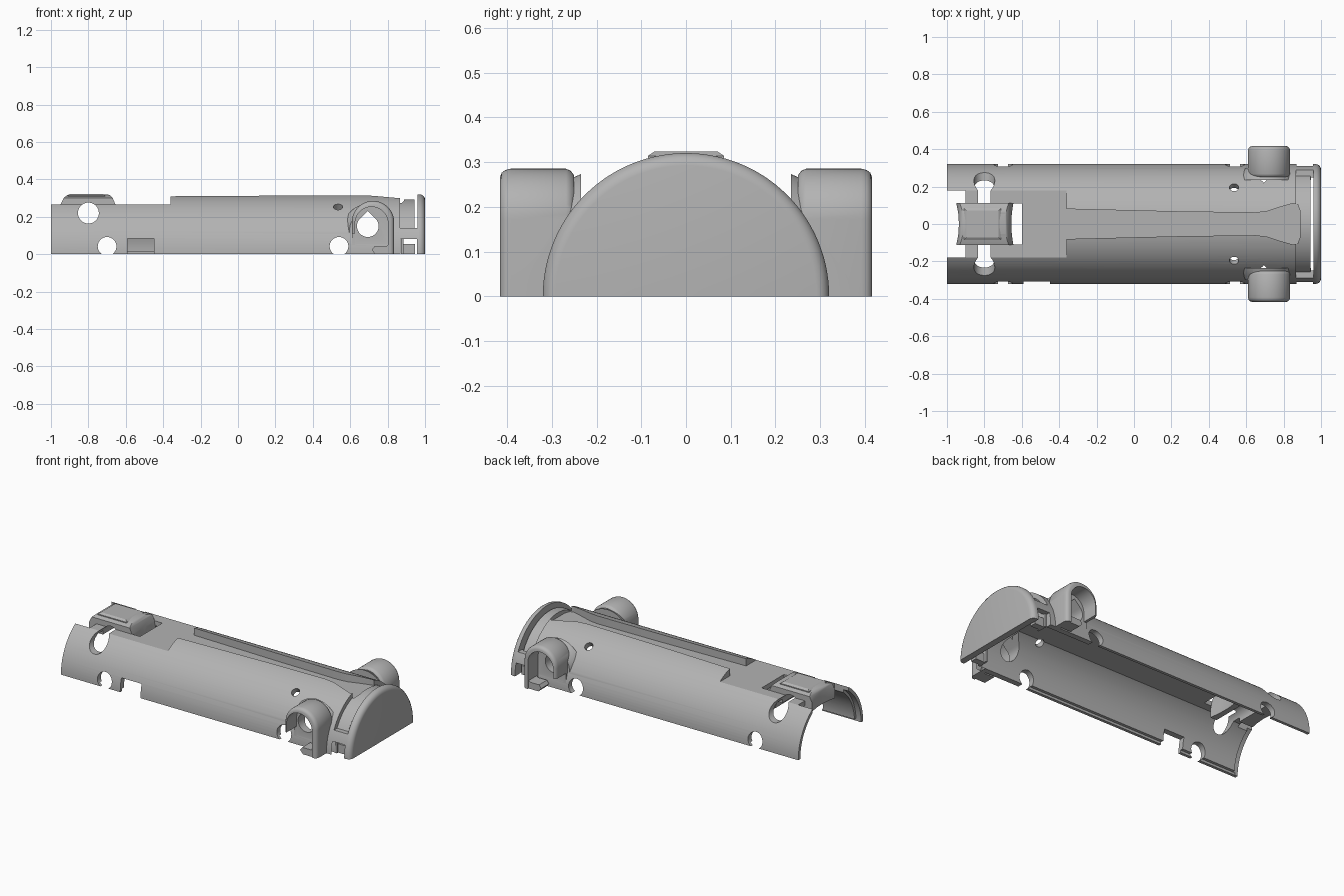
import bpy, bmesh
from math import pi, sin, cos, asin

default = bpy.data.objects.get("Cube")
if default:
    bpy.data.objects.remove(default, do_unlink=True)

grey = bpy.data.materials.new("plain grey")
grey.use_nodes = True
COLOUR = (0.45, 0.45, 0.45, 1)
grey.diffuse_color = COLOUR
grey.node_tree.nodes["Principled BSDF"].inputs["Base Color"].default_value = COLOUR

R = 0.32        # outer radius of the shell
INNER = 0.285   # inner radius of the shell
FLOOR = 0.265   # level of the pocket and groove floor


def loft(name, rings):
    """Closed solid through matching rings of 3D points."""
    bm = bmesh.new()
    loops = [[bm.verts.new(p) for p in ring] for ring in rings]
    n = len(loops[0])
    for a, b in zip(loops, loops[1:]):
        for i in range(n):
            j = (i + 1) % n
            bm.faces.new((a[i], a[j], b[j], b[i]))
    bm.faces.new(loops[0])
    bm.faces.new(loops[-1])
    bmesh.ops.recalc_face_normals(bm, faces=bm.faces)
    mesh = bpy.data.meshes.new(name)
    bm.to_mesh(mesh)
    bm.free()
    mesh.materials.append(grey)
    obj = bpy.data.objects.new(name, mesh)
    bpy.context.collection.objects.link(obj)
    return obj


def place(pts, axis, d):
    if axis == "x":
        return [(d, u, v) for u, v in pts]
    if axis == "y":
        return [(u, d, v) for u, v in pts]
    return [(u, v, d) for u, v in pts]


def prism(name, pts, axis, a, b):
    return loft(name, [place(pts, axis, a), place(pts, axis, b)])


def box(name, x0, x1, y0, y1, z0, z1):
    return prism(name, [(x0, y0), (x1, y0), (x1, y1), (x0, y1)], "z", z0, z1)


def arc(r, a=0.0, b=pi, cx=0.0, cz=0.0, n=56):
    return [(cx + r * cos(a + (b - a) * i / n), cz + r * sin(a + (b - a) * i / n))
            for i in range(n + 1)]


def circle(r, cx, cz):
    return arc(r, 0, 2 * pi, cx, cz, 40)[:-1]


def arch(r, cx, cz, bottom=0.0):
    """Round-topped outline with straight legs."""
    return [(cx + r, bottom)] + arc(r, 0, pi, cx, cz, 32) + [(cx - r, bottom)]


def boolean(obj, tool, operation="DIFFERENCE", keep=False):
    mod = obj.modifiers.new("cut", "BOOLEAN")
    mod.operation = operation
    mod.solver = "EXACT"
    mod.object = tool
    tool.hide_render = True
    bpy.context.view_layer.objects.active = obj
    bpy.ops.object.modifier_apply(modifier=mod.name)
    if not keep:
        bpy.data.objects.remove(tool, do_unlink=True)


def smooth(obj):
    bpy.ops.object.select_all(action="DESELECT")
    obj.select_set(True)
    bpy.context.view_layer.objects.active = obj
    bpy.ops.object.shade_smooth_by_angle(angle=0.55)


# Half-round body
shell = prism("shell", arc(R), "x", -1.0, 0.967)

# Side hoods with a rounded rim and a flared foot
for s in (-1, 1):
    steps = [(0.25, 0.098), (0.257, 0.108), (0.268, 0.113), (0.392, 0.113),
             (0.404, 0.110), (0.412, 0.104), (0.416, 0.094)]
    hood = loft("hood", [place(arch(r, 0.722, 0.172), "y", s * y) for y, r in steps])
    feet = [(0.235, 0.148), (0.262, 0.136), (0.28, 0.123), (0.30, 0.112)]
    foot = loft("foot", [place(arch(r, 0.708, 0.125), "y", s * y) for y, r in feet])
    boolean(hood, foot, "UNION")
    # open front of the hood and its cut-away leg
    boolean(hood, prism("recess", arch(0.088, 0.714, 0.165, -0.1), "y", s * 0.315, s * 0.5))
    boolean(hood, box("leg_cut", 0.5, 0.70, *sorted((s * 0.316, s * 0.5)), -0.1, 0.11))
    boolean(shell, hood, "UNION")

# Inner cavity with a flat ceiling below the groove
CEILING = 0.235
t = asin(CEILING / INNER)
cavity = ([(INNER, -0.1)] + arc(INNER, 0, t, n=24)
          + arc(INNER, pi - t, pi, n=24) + [(-INNER, -0.1)])
boolean(shell, prism("cavity", cavity, "x", -1.2, 0.962))
# stepped lips along the bottom edges and the open end
boolean(shell, box("lip_cut", -0.98, 0.55, -0.302, 0.302, -0.1, 0.015))
boolean(shell, prism("end_cut", [(0.3, -0.1)] + arc(0.3) + [(-0.3, -0.1)], "x", -1.2, -0.965))

# Flat pocket, open end slot and opening for the button
boolean(shell, box("pocket", -1.2, -0.36, -0.4, 0.4, FLOOR, 0.5))
boolean(shell, box("end_slot", -1.2, -0.9, -0.178, 0.178, 0.1, 0.5))
boolean(shell, box("button_opening", -1.2, -0.6, -0.11, 0.11, 0.1, 0.5))

# Long tapering groove that flares at the far end
half = [(-0.4, 0.08), (-0.36, 0.08), (0.25, 0.065), (0.65, 0.06), (0.71, 0.067),
        (0.78, 0.09), (0.85, 0.11), (0.875, 0.105), (0.888, 0.07)]
groove = half + [(x, -y) for x, y in reversed(half)]
boolean(shell, prism("groove", groove, "z", FLOOR, 0.5))

# Recessed band and see-through gap in front of the end cap
band = arc(0.4) + arc(0.293, pi, 0)
bandcut = prism("band_cut", band, "x", 0.865, 0.961)
boolean(bandcut, box("band_limit", 0.8, 1, -0.5, 0.5, 0.14, 0.5), "INTERSECT")
boolean(shell, bandcut)
boolean(shell, box("gap", 0.943, 0.961, -0.4, 0.4, 0.14, 0.5))

# Round holes through both sides
for x, z, r in ((-0.7, 0.042, 0.05), (0.54, 0.042, 0.05), (-0.8, 0.22, 0.056)):
    boolean(shell, prism("side_bore", circle(r, x, z), "y", -0.5, 0.5))

for s in (-1, 1):
    # slanted screw hole
    ring = [(x, y * 0.79, -y * 0.61) for x, y in circle(0.025, 0.535, 0)]
    d = (0.61, 0.79)
    boolean(shell, loft("screw_bore", [
        [(x, s * (y + d[0] * k), z + d[1] * k) for x, y, z in ring] for k in (0.22, 0.45)]))
    # teardrop hole through the hood
    drop = arc(0.058, pi * 0.75, pi * 2.25, 0.694, 0.15, 32) + [(0.694, 0.232)]
    boolean(shell, prism("teardrop", drop, "y", s * 0.12, s * 0.5))
    # notch beside the end cap
    boolean(shell, box("cap_notch", 0.87, 0.958, *sorted((s * 0.2, s * 0.4)), -0.1, 0.08))

# Rectangular notch on the front side only
boolean(shell, box("front_notch", -0.59, -0.45, -0.4, -0.2, -0.1, 0.085))
smooth(shell)

# End cap with a rounded rim
rim = [(0.96, R), (0.975, R), (0.984, 0.317), (0.992, 0.311), (0.998, 0.302), (1.0, 0.292)]
smooth(loft("end_cap", [place(arc(r), "x", x) for x, r in rim]))

# Small details repeated on both sides
for s, side in ((1, "back"), (-1, "front")):
    hook = [(0.715, 0.022), (0.735, 0.0), (0.82, 0.0), (0.82, 0.06), (0.79, 0.042), (0.73, 0.042)]
    prism(side + "_hood_hook", hook, "y", s * 0.33, s * 0.408)
    box(side + "_latch_tab", 0.88, 0.945, *sorted((s * 0.235, s * 0.275)), 0.0, 0.055)
    box(side + "_latch_wall", 0.872, 0.885, *sorted((s * 0.22, s * 0.288)), 0.0, 0.14)

# Button with concave ends and a curved top
plan = [(-0.95, -0.112), (-0.94, -0.06), (-0.936, 0), (-0.94, 0.06), (-0.95, 0.112),
        (-0.645, 0.112), (-0.653, 0.06), (-0.656, 0), (-0.653, -0.06), (-0.645, -0.112)]
button = prism("button", plan, "z", 0.1, 0.4)
side = [(-0.96, 0.21), (-0.95, 0.265), (-0.932, 0.3), (-0.915, 0.315), (-0.9, 0.32),
        (-0.7, 0.32), (-0.685, 0.315), (-0.67, 0.3), (-0.655, 0.265), (-0.645, 0.2),
        (-0.645, 0.16), (-0.69, 0.16), (-0.71, 0.21)]
boolean(button, prism("button_side", side, "y", -0.2, 0.2), "INTERSECT")
boolean(button, prism("button_round", arc(R), "x", -1.1, -0.5), "INTERSECT")
boolean(button, prism("button_bore", circle(0.056, -0.8, 0.22), "y", -0.3, 0.3))
smooth(button)

# Raised pad on the button
pad = [(0.29, 0.0), (0.314, 0.0), (0.323, 0.014)]
loft("button_pad", [[(-0.81 + u * (0.1 - c), v * (0.085 - c), z)
                     for u, v in ((-1, -1), (1, -1), (1, 1), (-1, 1))] for z, c in pad])
